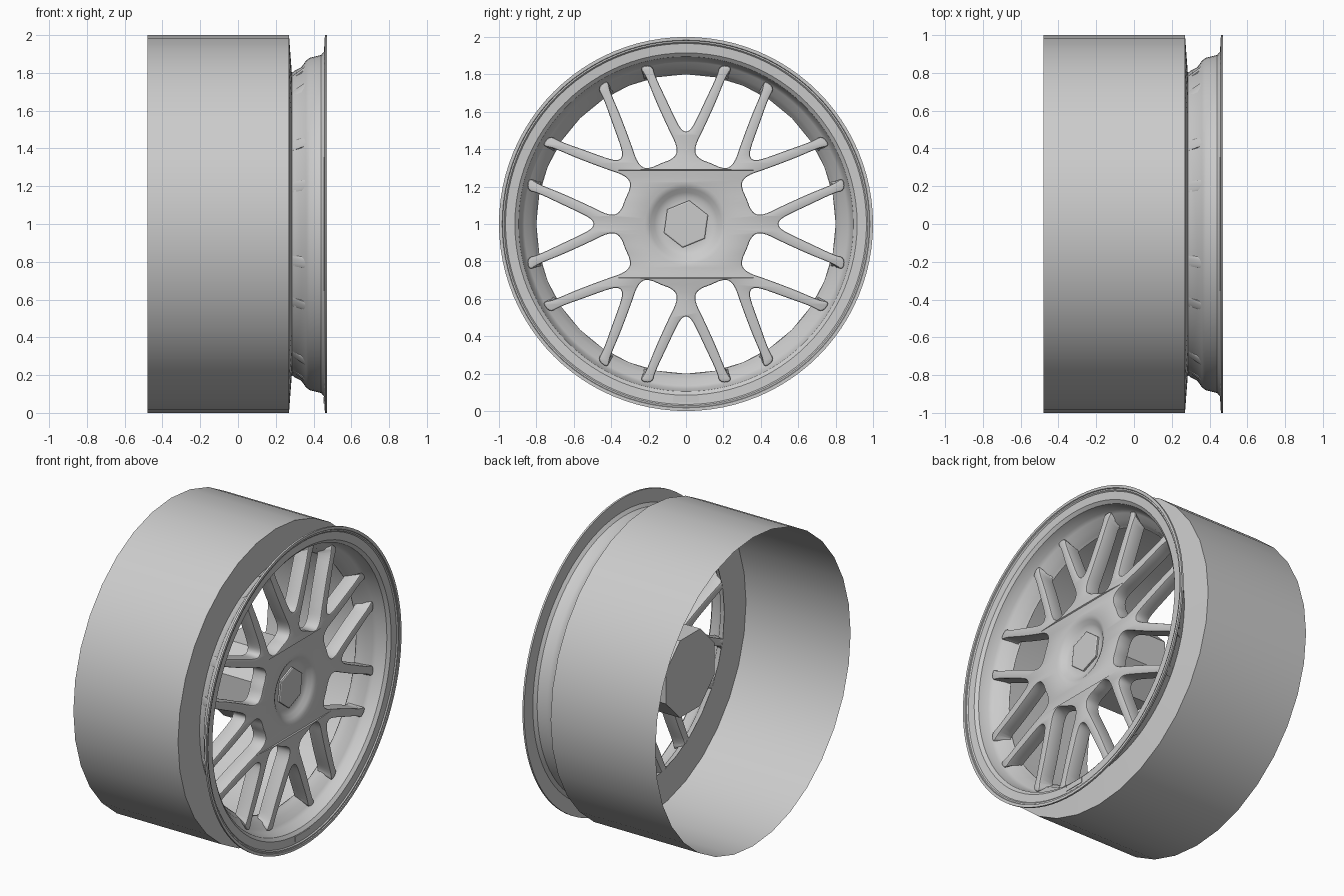
import bpy, bmesh, math
from mathutils import Vector

cube = bpy.data.objects.get("Cube")
if cube:
    bpy.data.objects.remove(cube)

grey = bpy.data.materials.new("wheel grey")
grey.use_nodes = True
grey.diffuse_color = (0.6, 0.6, 0.6, 1)
grey.node_tree.nodes["Principled BSDF"].inputs["Base Color"].default_value = (0.6, 0.6, 0.6, 1)


def finish(obj, angle=35):
    """Assign the material and shade smooth, keeping sharp edges."""
    obj.data.materials.clear()
    obj.data.materials.append(grey)
    bpy.ops.object.select_all(action='DESELECT')
    obj.select_set(True)
    bpy.context.view_layer.objects.active = obj
    bpy.ops.object.shade_smooth_by_angle(angle=math.radians(angle))
    return obj


def lathe(name, profile, sides, turn=0.0, angle=35):
    """Spin an (x, radius) profile around the wheel axle."""
    bm = bmesh.new()
    rings = []
    for x, r in profile:
        ring = []
        for i in range(sides):
            a = 2 * math.pi * i / sides + turn
            ring.append(bm.verts.new((x, r * math.sin(a), 1 + r * math.cos(a))))
        rings.append(ring)
    for a, b in zip(rings, rings[1:]):
        for i in range(sides):
            j = (i + 1) % sides
            bm.faces.new((a[i], a[j], b[j], b[i]))
    bmesh.ops.remove_doubles(bm, verts=bm.verts, dist=1e-5)
    mesh = bpy.data.meshes.new(name)
    bm.to_mesh(mesh)
    bm.free()
    obj = bpy.data.objects.new(name, mesh)
    bpy.context.collection.objects.link(obj)
    return finish(obj, angle)


def soften(points, rounds):
    """Round the corners of a closed outline by corner cutting."""
    for _ in range(rounds):
        cut = []
        for p, q in zip(points, points[1:] + points[:1]):
            cut += [p.lerp(q, 0.25), p.lerp(q, 0.75)]
        points = cut
    return points


# Open barrel with its front ring
lathe("barrel", [(-0.48, 1.0), (0.27, 1.0), (0.285, 0.8)], 32)

# Dished rim and its lip
dish = [(0.285, 0.80), (0.30, 0.812), (0.335, 0.83), (0.36, 0.865),
        (0.38, 0.88), (0.44, 0.895), (0.457, 0.915)]
lathe("rim_dish", dish + [(0.46, 0.965), (0.467, 0.972), (0.467, 0.98),
                          (0.472, 0.983), (0.472, 1.0), (0.46, 1.0), (0.456, 0.93)], 96)


def dish_radius(x):
    """Radius of the dish at a depth along the axle."""
    for (x0, r0), (x1, r1) in zip(dish, dish[1:]):
        if x <= x1:
            return r0 + (r1 - r0) * max(0, (x - x0) / (x1 - x0))
    return dish[-1][1]


# Outline of half a forked arm: (along the arm, to the side)
half = [(0.495, 0.016), (0.535, 0.045), (0.66, 0.103), (0.79, 0.165), (0.85, 0.18),
        (0.84, 0.25), (0.79, 0.214), (0.66, 0.163), (0.50, 0.09), (0.42, 0.05),
        (0.37, 0.05), (0.342, 0.085), (0.328, 0.125)]
arm = [(u, -v) for u, v in reversed(half)] + half
outline = []
for k in range(8):
    c, s = math.cos(k * math.pi / 4), math.sin(k * math.pi / 4)
    outline += [Vector((u * c - v * s, u * s + v * c, 0)) for u, v in arm]
hub_hole = [Vector((0.215 * math.cos(i * math.pi / 24), 0.215 * math.sin(i * math.pi / 24), 0))
            for i in range(48)]

# Spoke web: filled outline with thickness and a small bevel
curve = bpy.data.curves.new("spoke_web", 'CURVE')
curve.dimensions = '2D'
curve.fill_mode = 'BOTH'
curve.extrude = 0.04
curve.bevel_depth = 0.008
curve.bevel_resolution = 1
curve.offset = -0.008
for points in (soften(outline, 2), hub_hole):
    spline = curve.splines.new('POLY')
    spline.points.add(len(points) - 1)
    for sp, p in zip(spline.points, points):
        sp.co = (p.x, p.y, 0, 1)
    spline.use_cyclic_u = True
web = bpy.data.objects.new("spoke_web", curve)
bpy.context.collection.objects.link(web)
bpy.ops.object.select_all(action='DESELECT')
web.select_set(True)
bpy.context.view_layer.objects.active = web
bpy.ops.object.convert(target='MESH')
web = bpy.context.view_layer.objects.active

# Stand the web up, lean the spokes back and trim the tips to the dish
for v in web.data.vertices:
    y, z, depth = v.co
    r = math.hypot(y, z)
    x = 0.362 + depth - 0.06 * max(0, r - 0.36)
    f = min(1, dish_radius(x) / r)
    v.co = (x, y * f, 1 + z * f)
bm = bmesh.new()
bm.from_mesh(web.data)
bmesh.ops.remove_doubles(bm, verts=bm.verts, dist=1e-5)
bmesh.ops.recalc_face_normals(bm, faces=bm.faces)
bm.to_mesh(web.data)
bm.free()
finish(web)

# Recessed hub bowl, hexagonal cap and rear hub block
lathe("hub_bowl", [(0.41, 0.225), (0.408, 0.21), (0.398, 0.19), (0.38, 0.168),
                   (0.37, 0.145), (0.367, 0.12), (0.367, 0.0)], 48, angle=50)
lathe("hub_cap", [(0.36, 0.127), (0.378, 0.127), (0.382, 0.12), (0.382, 0.0)],
      6, turn=math.radians(8), angle=20)
lathe("hub_block", [(0.33, 0.0), (0.33, 0.27), (-0.03, 0.27), (-0.03, 0.0)],
      8, turn=math.pi / 8, angle=20)

# Small balance plate low on the dish
bpy.ops.mesh.primitive_cube_add(size=1, location=(0.458, 0, 0.067))
plate = bpy.context.object
plate.name = "balance_plate"
plate.scale = (0.009, 0.14, 0.035)
finish(plate)
